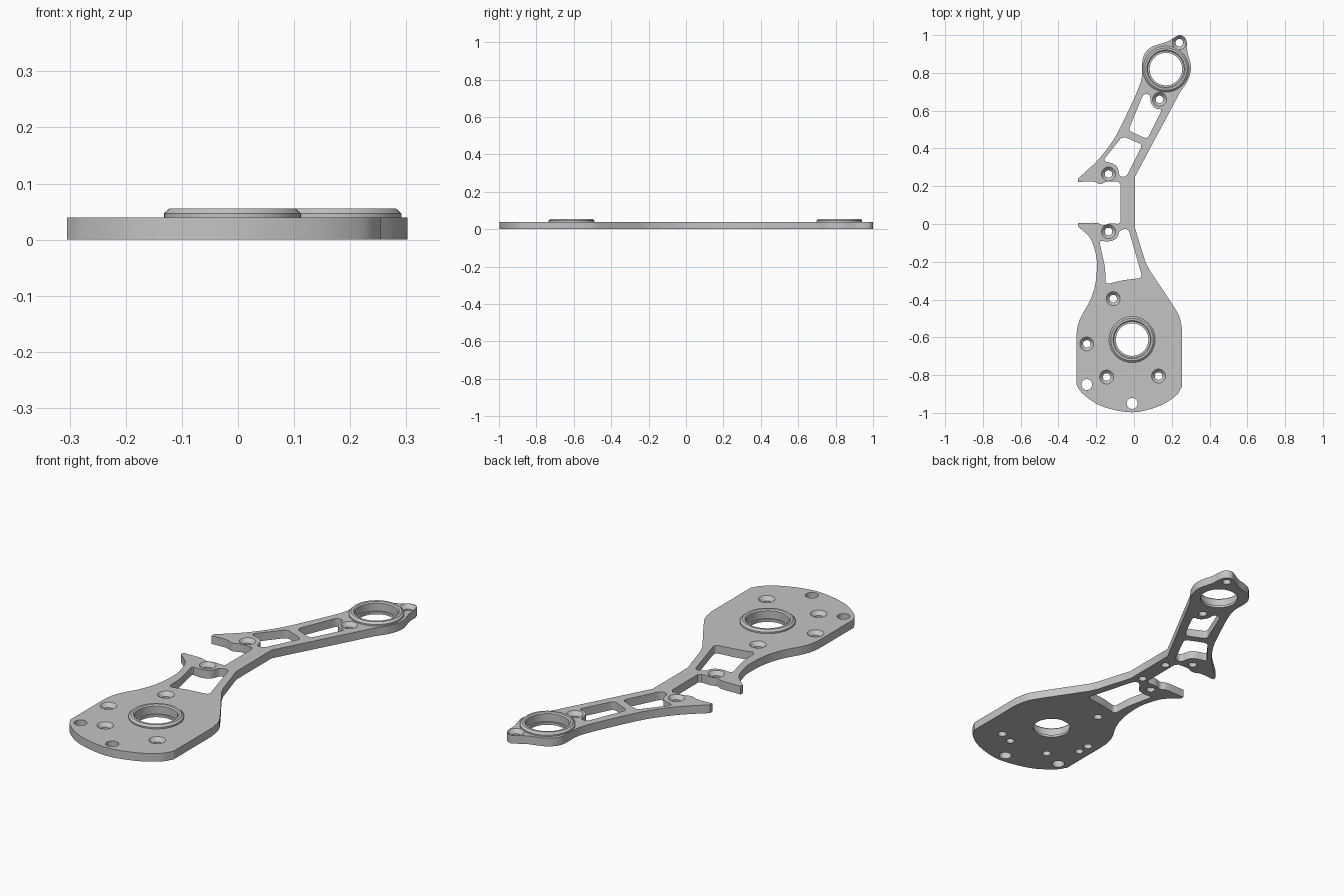
import bpy
import bmesh
from math import cos, sin, tau
from mathutils import Vector

THICK = 0.04
SIDES = 48

default = bpy.data.objects.get("Cube")
if default:
    bpy.data.objects.remove(default, do_unlink=True)

grey = bpy.data.materials.new("machined grey")
grey.use_nodes = True
colour = (0.55, 0.55, 0.55, 1)
grey.diffuse_color = colour
grey.node_tree.nodes["Principled BSDF"].inputs["Base Color"].default_value = colour


def make_object(name, bm):
    bmesh.ops.recalc_face_normals(bm, faces=bm.faces[:])
    mesh = bpy.data.meshes.new(name)
    bm.to_mesh(mesh)
    bm.free()
    mesh.materials.append(grey)
    obj = bpy.data.objects.new(name, mesh)
    bpy.context.collection.objects.link(obj)
    return obj


def smooth_path(points, steps=6):
    """Catmull-Rom curve through the points, open ended."""
    pts = [Vector(p) for p in points]
    pts = [pts[0] * 2 - pts[1]] + pts + [pts[-1] * 2 - pts[-2]]
    out = []
    for a, b, c, d in zip(pts, pts[1:], pts[2:], pts[3:]):
        for i in range(steps):
            t = i / steps
            out.append(b + (c - a) * t / 2
                       + (a * 2 - b * 5 + c * 4 - d) * t * t / 2
                       + (b * 3 - a - c * 3 + d) * t ** 3 / 2)
    return out + [pts[-2]]


def rounded(points, radius=0.022, steps=5):
    """Closed polygon with each corner softened."""
    pts = [Vector(p) for p in points]
    out = []
    for i, p in enumerate(pts):
        back, ahead = pts[i - 1] - p, pts[(i + 1) % len(pts)] - p
        a = p + back.normalized() * min(radius, back.length * 0.45)
        b = p + ahead.normalized() * min(radius, ahead.length * 0.45)
        for k in range(steps + 1):
            t = k / steps
            out.append(a * (1 - t) ** 2 + p * 2 * t * (1 - t) + b * t * t)
    return out


def prism(bm, outline, low, high):
    """Extrude a closed outline and return the bottom ring of vertices."""
    base = [bm.verts.new((p.x, p.y, low)) for p in outline]
    top = [bm.verts.new((p.x, p.y, high)) for p in outline]
    bm.faces.new(base[::-1])
    bm.faces.new(top)
    for i in range(len(base)):
        bm.faces.new((base[i - 1], base[i], top[i], top[i - 1]))
    return base


def lathe(bm, centre, profile, closed=False, sides=SIDES):
    """Revolve (radius, height) pairs about a vertical axis."""
    x, y = centre
    rings = [[bm.verts.new((x + r * cos(tau * i / sides), y + r * sin(tau * i / sides), z))
              for i in range(sides)] for r, z in profile]
    pairs = list(zip(rings, rings[1:]))
    if closed:
        pairs.append((rings[-1], rings[0]))
    else:
        bm.faces.new(rings[0][::-1])
        bm.faces.new(rings[-1])
    for a, b in pairs:
        for i in range(sides):
            bm.faces.new((a[i - 1], a[i], b[i], b[i - 1]))


def subtract(target, bm):
    """Cut the shapes in bm out of the target."""
    cutter = make_object("cutter", bm)
    cutter.hide_render = True
    boolean = target.modifiers.new("cut", 'BOOLEAN')
    boolean.operation = 'DIFFERENCE'
    boolean.solver = 'EXACT'
    boolean.object = cutter
    bpy.context.view_layer.objects.active = target
    bpy.ops.object.modifier_apply(modifier=boolean.name)
    bpy.data.objects.remove(cutter, do_unlink=True)


# Plate outline, counter-clockwise, as smooth runs that meet at corners
runs = [
    # rounded foot
    [(-.305, -.85), (-.27, -.9), (-.17, -.965), (-.01, -.997), (.13, -.965), (.22, -.91), (.255, -.86)],
    # right shoulder
    [(.255, -.56), (.24, -.49), (.2, -.42)],
    # straight right side of the neck and arm
    [(.08, -.24)], [(.06, -.2)], [(.005, -.02)], [(.005, .25)],
    # head and ear
    [(.245, .7), (.285, .76), (.302, .83), (.283, .91), (.28, .96), (.267, .989),
     (.24, 1), (.21, .985), (.17, .963), (.09, .935), (.047, .88), (.042, .78), (.02, .71),
     (-.025, .61), (-.1, .46), (-.19, .34), (-.297, .24)],
    # upper claw
    [(-.297, .222), (-.22, .225), (-.18, .212), (-.14, .225), (-.085, .224)],
    # left side of the neck
    [(-.072, .21)], [(-.072, .01)],
    # lower claw and left shoulder
    [(-.085, .001), (-.13, .002), (-.165, -.006), (-.2, .006), (-.297, .005)],
    [(-.297, -.012), (-.235, -.07), (-.207, -.14), (-.196, -.21), (-.205, -.32),
     (-.235, -.41), (-.28, -.49), (-.3, -.55), (-.305, -.61)],
]
outline = []
for run in runs:
    outline += smooth_path(run) if len(run) > 1 else [Vector(run[0])]

# Plate with a fine chamfer along its lower edge
bm = bmesh.new()
rim = prism(bm, outline, 0, THICK)
underside = [f for f in bm.faces if all(v in rim for v in f.verts)]
bmesh.ops.inset_region(bm, faces=underside, thickness=0.003, use_even_offset=False)
for vert in rim:
    vert.co.z = 0 if vert in underside[0].verts else 0.003
plate = make_object("plate", bm)

# Weight-saving windows
cut = bmesh.new()
windows = [
    [(-.185, -.085), (-.14, -.095), (-.09, -.08), (-.075, -.03), (-.03, -.025),
     (.045, -.285), (-.06, -.298), (-.15, -.32), (-.153, -.23)],
    [(-.06, .465), (.045, .42), (-.04, .25), (-.078, .25), (-.085, .3), (-.11, .32), (-.165, .335)],
    [(.05, .69), (.088, .685), (.086, .645), (.11, .61), (.15, .608), (.07, .45), (-.03, .495)],
]
for window in windows:
    prism(cut, rounded(window), -.1, .1)
subtract(plate, cut)

# Countersunk screw holes
cut = bmesh.new()
screws = [(-.135, .265), (-.135, -.04), (-.11, -.395), (-.25, -.635),
          (-.145, -.81), (.13, -.805), (.135, .66), (.24, .96)]
for spot in screws:
    lathe(cut, spot, [(.02, -.1), (.02, .022), (.037, THICK), (.037, .1)], sides=24)

# Plain through holes
for spot in [(-.25, -.85), (-.01, -.95)]:
    lathe(cut, spot, [(.029, -.1), (.029, .1)], sides=24)

# Blind holes in the underside
for spot in [(.06, -.83), (-.25, -.697), (-.04, .014), (-.04, .18)]:
    lathe(cut, spot, [(.019, -.1), (.019, .025)], sides=24)

# Bores for the bearing bosses
bosses = {"lower_boss": (-.01, -.612), "upper_boss": (.169, .82)}
for centre in bosses.values():
    lathe(cut, centre, [(.1, -.1), (.1, .1)])
subtract(plate, cut)

# Raised bearing bosses with a stepped seat
ring = [(.1, 0), (.086, 0), (.086, .012), (.095, .012), (.095, .05), (.101, .056),
        (.112, .056), (.122, .047), (.122, THICK), (.1, THICK)]
parts = [plate]
for name, centre in bosses.items():
    bm = bmesh.new()
    lathe(bm, centre, ring, closed=True)
    parts.append(make_object(name, bm))

# Smooth curved walls, keep machined edges crisp
bpy.ops.object.select_all(action='DESELECT')
for part in parts:
    part.select_set(True)
bpy.ops.object.shade_smooth_by_angle()
